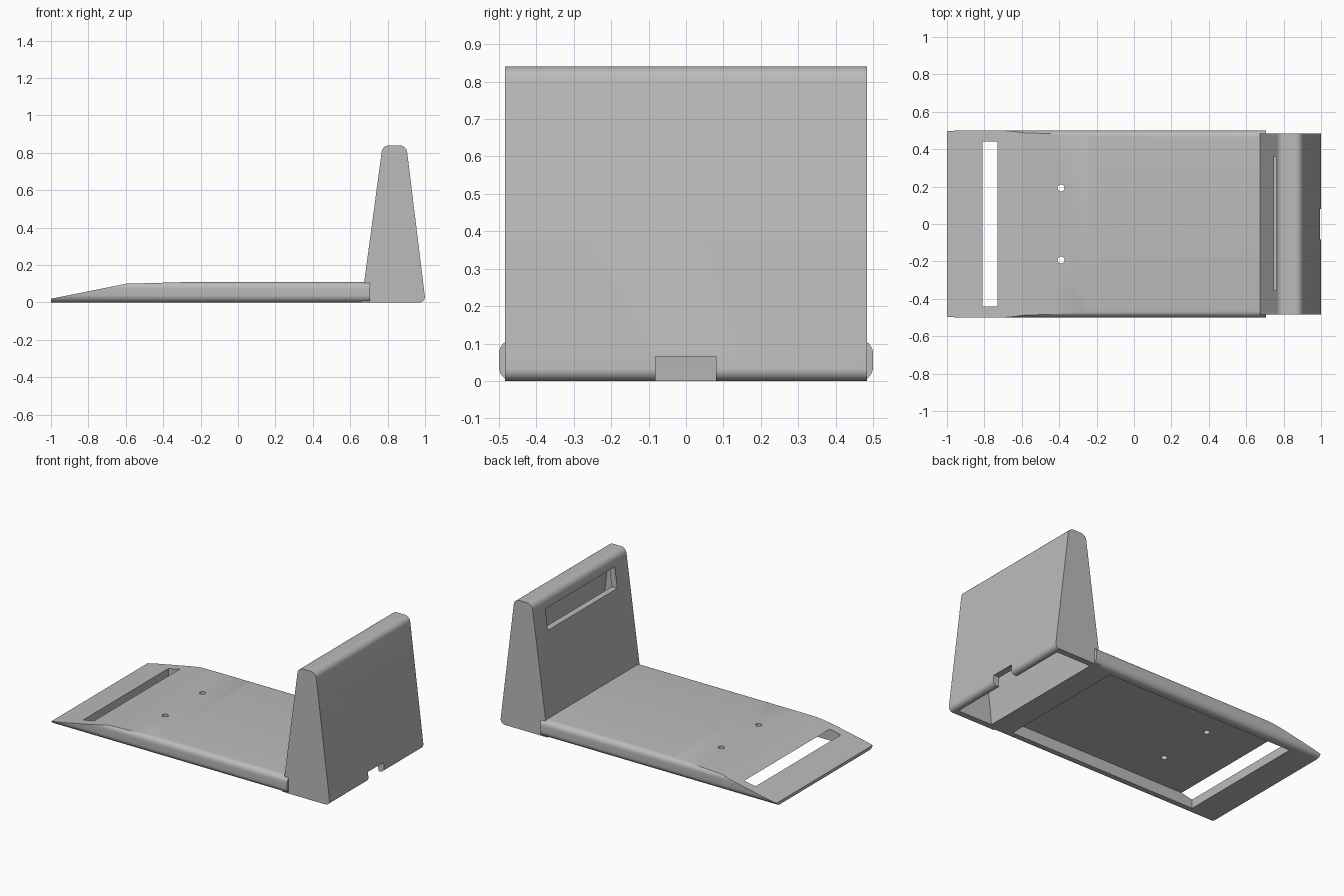
import bpy, bmesh, math
from mathutils import Vector

cube = bpy.data.objects.get("Cube")
if cube:
    bpy.data.objects.remove(cube, do_unlink=True)

grey = bpy.data.materials.new("plain grey")
grey.use_nodes = True
colour = (0.5, 0.5, 0.5, 1)
grey.diffuse_color = colour
grey.node_tree.nodes["Principled BSDF"].inputs["Base Color"].default_value = colour


def prism(name, outline, axis, start, end):
    """Extrude a 2D outline along x (outline is y, z), y (x, z) or z (x, y)."""
    def place(p, t):
        return {"x": (t, p[0], p[1]), "y": (p[0], t, p[1]), "z": (p[0], p[1], t)}[axis]
    bm = bmesh.new()
    face = bm.faces.new([bm.verts.new(place(p, start)) for p in outline])
    shift = Vector(place((0, 0), end - start))
    grown = bmesh.ops.extrude_face_region(bm, geom=[face], use_keep_orig=True)
    moved = [g for g in grown["geom"] if isinstance(g, bmesh.types.BMVert)]
    bmesh.ops.translate(bm, verts=moved, vec=shift)
    bmesh.ops.recalc_face_normals(bm, faces=bm.faces)
    mesh = bpy.data.meshes.new(name)
    bm.to_mesh(mesh)
    bm.free()
    mesh.materials.append(grey)
    obj = bpy.data.objects.new(name, mesh)
    bpy.context.collection.objects.link(obj)
    return obj


def rounded(corners, steps=8):
    """Round each (x, y, radius) corner of a convex outline."""
    points = []
    for i, (x, y, r) in enumerate(corners):
        p = Vector((x, y))
        if r == 0:
            points.append(p)
            continue
        a = (Vector(corners[i - 1][:2]) - p).normalized()
        b = (Vector(corners[(i + 1) % len(corners)][:2]) - p).normalized()
        half = a.angle(b) / 2
        centre = p + (a + b).normalized() * r / math.sin(half)
        u = p + a * r / math.tan(half) - centre
        v = p + b * r / math.tan(half) - centre
        sweep = math.pi - 2 * half
        for k in range(steps + 1):
            t = k / steps
            points.append(centre + (u * math.sin((1 - t) * sweep)
                                    + v * math.sin(t * sweep)) / math.sin(sweep))
    return points


def rectangle(a0, a1, b0, b1):
    return [(a0, b0), (a1, b0), (a1, b1), (a0, b1)]


def carve(obj, tool, operation="DIFFERENCE"):
    tool.hide_render = True
    mod = obj.modifiers.new("carve", "BOOLEAN")
    mod.operation, mod.object, mod.solver = operation, tool, "EXACT"
    bpy.context.view_layer.objects.active = obj
    bpy.ops.object.modifier_apply(modifier=mod.name)
    bpy.data.objects.remove(tool, do_unlink=True)


def finish(obj):
    bpy.ops.object.select_all(action="DESELECT")
    obj.select_set(True)
    bpy.context.view_layer.objects.active = obj
    bpy.ops.object.shade_smooth_by_angle(angle=math.radians(25))


# Base plate: rounded long sides, top sloping down to a thin lip
R = 0.037
base = prism("base_plate", rounded([(-0.5, 0, R), (0.5, 0, R),
                                    (0.5, 0.11, R), (-0.5, 0.11, R)]), "x", -1, 0.705)
slope = [(-1.1, -0.1), (0.8, -0.1), (0.8, 0.12), (-0.2, 0.111),
         (-0.6, 0.1), (-1, 0.02), (-1.1, 0)]
carve(base, prism("slope_limit", slope, "y", -0.6, 0.6), "INTERSECT")

# Underside recess, which breaks through the slope as a long slot
carve(base, prism("recess", rectangle(-0.81, 0.553, -0.44, 0.44), "z", -0.1, 0.074))

# Two screw holes
for y in (-0.193, 0.193):
    ring = [(-0.39 + 0.019 * math.cos(k * math.tau / 24),
             y + 0.019 * math.sin(k * math.tau / 24)) for k in range(24)]
    carve(base, prism("screw_hole", ring, "z", -0.1, 0.2))
finish(base)

# Tapered upright, hollow and open underneath
upright = prism("upright", rounded([(0.66, 0, 0), (1.003, 0, 0.03),
                                    (0.9, 0.84, 0.04), (0.773, 0.84, 0.04)]),
                "y", -0.484, 0.484)
cavity = [(0.705, -0.05), (0.96, -0.05), (0.955, 0.05), (0.867, 0.8), (0.807, 0.8), (0.715, 0.08)]
carve(upright, prism("cavity", cavity, "y", -0.445, 0.445))

# Display slot facing the base, and cable notch at the outer foot
carve(upright, prism("display_slot", rectangle(0.6, 0.83, 0.63, 0.765), "y", -0.355, 0.36))
carve(upright, prism("cable_notch", rectangle(0.9, 1.1, -0.05, 0.065), "y", -0.082, 0.08))
finish(upright)
